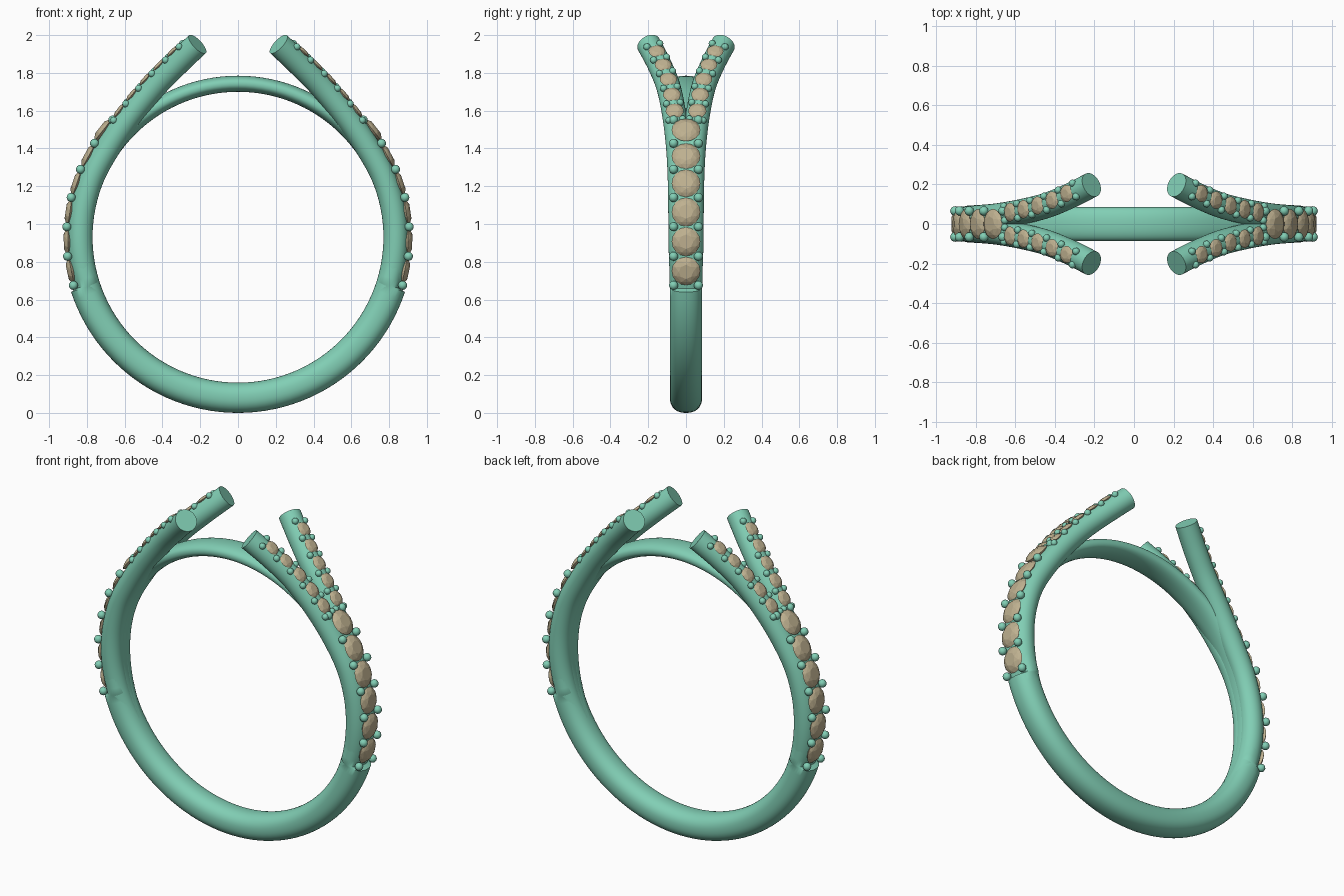
import bpy, bmesh
from math import sin, cos, pi, radians
from mathutils import Vector, Matrix

if "Cube" in bpy.data.objects:
    bpy.data.objects.remove(bpy.data.objects["Cube"])

CZ = 0.93          # height of the finger-hole centre
Y = Vector((0, 1, 0))


def material(name, col):
    m = bpy.data.materials.new(name)
    m.diffuse_color = (*col, 1)
    m.use_nodes = True
    m.node_tree.nodes["Principled BSDF"].inputs["Base Color"].default_value = m.diffuse_color
    return m


METAL = material("green_metal", (0.22, 0.62, 0.46))
STONE = material("tan_stone", (0.52, 0.44, 0.28))


def finish(name, bm, mat, smooth=True):
    bmesh.ops.recalc_face_normals(bm, faces=bm.faces)
    me = bpy.data.meshes.new(name)
    bm.to_mesh(me)
    bm.free()
    ob = bpy.data.objects.new(name, me)
    bpy.context.collection.objects.link(ob)
    me.materials.append(mat)
    if smooth:
        bpy.ops.object.select_all(action='DESELECT')
        bpy.context.view_layer.objects.active = ob
        ob.select_set(True)
        bpy.ops.object.shade_smooth_by_angle(angle=radians(40))
    return ob


def mirror(bm, x=True, y=True):
    for axis, use in ((0, x), (1, y)):
        if use:
            d = bmesh.ops.duplicate(bm, geom=bm.verts[:] + bm.edges[:] + bm.faces[:])
            for v in d["geom"]:
                if isinstance(v, bmesh.types.BMVert):
                    v.co[axis] *= -1


def spow(v, e):
    return (abs(v) ** e) * (1 if v >= 0 else -1)


def loft(bm, sections, closed, n=32, e=1.0):
    # sections: (centre, outward, side, half thickness, half width)
    rings = [[bm.verts.new(c + o * a * spow(cos(2 * pi * k / n), e) + s * b * spow(sin(2 * pi * k / n), e))
              for k in range(n)] for c, o, s, a, b in sections]
    for i in range(len(rings) - (0 if closed else 1)):
        p, q = rings[i], rings[(i + 1) % len(rings)]
        for k in range(n):
            bm.faces.new((p[k], p[(k + 1) % n], q[(k + 1) % n], q[k]))
    if not closed:
        bm.faces.new(rings[0])
        bm.faces.new(rings[-1])


def polar(deg, r, y=0):
    t = radians(deg)
    return Vector((r * cos(t), y, CZ + r * sin(t)))


# Band: full lower shank, a step where the stones start, thin rail on top
def band_profile(deg):
    if deg < -18:
        return 0.93, 0.085
    t = min(max((deg - 32) / 30, 0), 1)
    t = t * t * (3 - 2 * t)
    return 0.90 - 0.045 * t, 0.088 - 0.003 * t


half = [-90 + 3 * i for i in range(24)] + [-18.2, -17.6] + [-15 + 3 * i for i in range(36)]
angles = half + [180 - a for a in reversed(half[1:-1])]
sections = []
for a in angles:
    outer, w = band_profile(a if a <= 90 else 180 - a)
    sections.append((polar(a, (0.77 + outer) / 2), polar(a, 1) - Vector((0, 0, CZ)), Y,
                     (outer - 0.77) / 2, w))
# the profile's flat start at the top is included once by the half lists
bm = bmesh.new()
loft(bm, sections, True, 40, 0.88)
finish("band", bm, METAL)

# Path of one split arm
ctrl = [polar(a, 0.835, y) for a, y in
        ((-43, 0), (-30, 0.008), (-17, 0.02), (-4, 0.028), (9, 0.03), (22, 0.033), (35, 0.042))]
ctrl += [Vector(p) for p in ((0.57, 0.062, 1.575), (0.445, 0.093, 1.725),
                             (0.33, 0.14, 1.842), (0.215, 0.198, 1.952), (0.10, 0.26, 2.06))]
path = []
for i in range(1, len(ctrl) - 2):
    p0, p1, p2, p3 = ctrl[i - 1:i + 3]
    for k in range(10):
        t = k / 10
        path.append(0.5 * (2 * p1 + (p2 - p0) * t + (2 * p0 - 5 * p1 + 4 * p2 - p3) * t * t
                           + (3 * p1 - p0 - 3 * p2 + p3) * t ** 3))
path.append(ctrl[-2])


def frame(i):
    t = (path[min(i + 1, len(path) - 1)] - path[max(i - 1, 0)]).normalized()
    o = Y.cross(t).normalized()
    return t, o, t.cross(o) * -1


bm = bmesh.new()
loft(bm, [(p, frame(i)[1], frame(i)[2], 0.065, 0.064) for i, p in enumerate(path)], False)
mirror(bm)
finish("split_arms", bm, METAL)


def from_tip(s):
    # point and frame at distance s back from the arm tip
    for i in range(len(path) - 1, 0, -1):
        d = (path[i] - path[i - 1]).length
        if s <= d:
            return (path[i].lerp(path[i - 1], s / d), *frame(i))
        s -= d


def add_gem(bm, pos, t, o, s, r):
    # faceted stone: table, crown, girdle and shallow pavilion
    vs = []
    for n, rad, h, off in ((8, 0.5, 0.30, 0), (8, 0.80, 0.18, 0.5), (16, 1, 0, 0), (8, 0.5, -0.4, 0)):
        for k in range(n):
            a = 2 * pi * (k + off) / n
            vs.append(bm.verts.new(pos + (t * cos(a) + s * sin(a)) * rad * r + o * h * r))
    bmesh.ops.convex_hull(bm, input=vs)


def add_bead(bm, pos, r):
    bmesh.ops.create_uvsphere(bm, u_segments=12, v_segments=8, radius=r, matrix=Matrix.Translation(pos))


# Large stones and beads along the shoulders
gems, beads = bmesh.new(), bmesh.new()
for i in range(6):
    a = -11.5 + 10 * i
    o = polar(a, 1) - Vector((0, 0, CZ))
    add_gem(gems, polar(a, 0.90 + (0.012 if i == 5 else 0)), Y.cross(o), o, Y, 0.076)
for i in range(7):
    add_bead(beads, polar(-16.3 + 9.9 * i, 0.908, 0.066), 0.024)
mirror(gems, y=False)
mirror(beads)
finish("shoulder_stones", gems, STONE, False)
finish("shoulder_beads", beads, METAL)

# Small stones and beads along the split arms
gems, beads = bmesh.new(), bmesh.new()
for i in range(5):
    p, t, o, s = from_tip(0.125 + 0.107 * i)
    add_gem(gems, p + o * 0.061, t, o, s, 0.044 + 0.001 * i)
for i in range(6):
    p, t, o, s = from_tip(0.072 + 0.107 * i)
    for side in (-1, 1):
        add_bead(beads, p + o * 0.056 + s * side * 0.036, 0.019)
mirror(gems)
mirror(beads)
finish("arm_stones", gems, STONE, False)
finish("arm_beads", beads, METAL)
